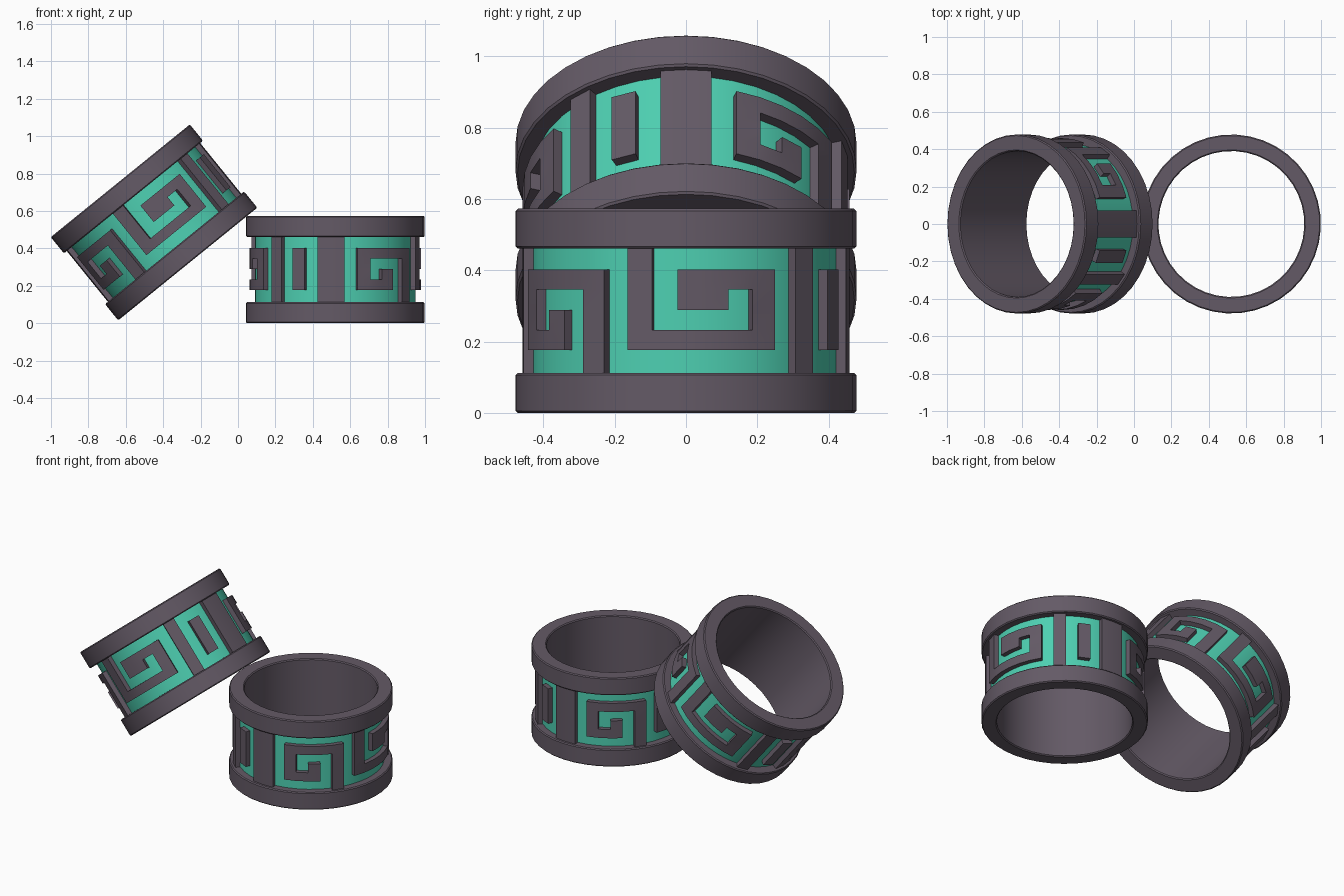
import bpy, bmesh, math
from mathutils import Matrix

if "Cube" in bpy.data.objects:
    bpy.data.objects.remove(bpy.data.objects["Cube"])

SEG = 40                                   # 9 degree columns
START = -75                                # angle of first column
H, R_OUT, R_IN, R_BAND, R_FRET = 0.573, 0.4785, 0.39, 0.43, 0.459
Z_LOW, Z_HIGH, B = 0.112, 0.461, 0.006
ROWS = [Z_LOW, 0.176, 0.232, 0.289, 0.346, 0.402, Z_HIGH]

# Raised key pattern over half the ring, top row first
PATTERN = ["......#......#...##.",
           "#####.#.####.#.#.##.",
           "#...#.#.##.#.#.#.##.",
           "#.#.#.#....#.#.#.##.",
           "###.#.######.#.#.##.",
           "....#........#...##."]


def material(name, color):
    m = bpy.data.materials.new(name)
    m.diffuse_color = (*color, 1)
    m.use_nodes = True
    m.node_tree.nodes["Principled BSDF"].inputs["Base Color"].default_value = m.diffuse_color
    return m


DARK = material("dark_plum_metal", (0.127, 0.102, 0.133))
GREEN = material("turquoise_enamel", (0.076, 0.63, 0.445))


def point(r, col, z):
    a = math.radians(START + 9 * col)
    return (r * math.cos(a), r * math.sin(a), z)


def finish(bm, name, matrix, mats):
    bmesh.ops.remove_doubles(bm, verts=bm.verts, dist=1e-5)
    bmesh.ops.recalc_face_normals(bm, faces=bm.faces)
    me = bpy.data.meshes.new(name)
    bm.to_mesh(me)
    bm.free()
    for m in mats:
        me.materials.append(m)
    ob = bpy.data.objects.new(name, me)
    bpy.context.collection.objects.link(ob)
    ob.matrix_world = matrix
    bpy.ops.object.select_all(action='DESELECT')
    ob.select_set(True)
    bpy.context.view_layer.objects.active = ob
    bpy.ops.object.shade_smooth_by_angle(angle=math.radians(30))


def ring_body(name, matrix):
    # Lathed profile: two bevelled rims around a recessed band
    lower = [(R_IN, B), (R_IN + B, 0), (R_OUT - B, 0), (R_OUT, B),
             (R_OUT, Z_LOW - B), (R_OUT - B, Z_LOW), (R_BAND, Z_LOW)]
    prof = lower + [(r, H - z) for r, z in reversed(lower)]
    bm = bmesh.new()
    loops = [[bm.verts.new(point(r, c, z)) for r, z in prof] for c in range(SEG)]
    n = len(prof)
    for c in range(SEG):
        a, b = loops[c], loops[(c + 1) % SEG]
        for i in range(n):
            j = (i + 1) % n
            f = bm.faces.new((a[i], b[i], b[j], a[j]))
            f.material_index = int(i == len(lower) - 1)   # recessed band
    finish(bm, name, matrix, [DARK, GREEN])


def ring_fret(name, matrix):
    # Raised pattern cells, with walls only where the neighbour is empty
    bm = bmesh.new()

    def filled(c, row):
        return 0 <= row < 6 and PATTERN[5 - row][c % 20] == "#"

    def quad(*pts):
        bm.faces.new([bm.verts.new(point(*p)) for p in pts])

    for c in range(SEG):
        for row in range(6):
            if not filled(c, row):
                continue
            z0, z1 = ROWS[row], ROWS[row + 1]
            for r in (R_FRET, R_BAND - 0.002):
                quad((r, c, z0), (r, c + 1, z0), (r, c + 1, z1), (r, c, z1))
            for step in (0, 1):
                if not filled(c + 2 * step - 1, row):
                    k = c + step
                    quad((R_BAND - 0.002, k, z0), (R_FRET, k, z0),
                         (R_FRET, k, z1), (R_BAND - 0.002, k, z1))
                if not filled(c, row + 2 * step - 1):
                    z = (z0, z1)[step]
                    quad((R_BAND - 0.002, c, z), (R_FRET, c, z),
                         (R_FRET, c + 1, z), (R_BAND - 0.002, c + 1, z))
    finish(bm, name, matrix, [DARK])


# One ring stands flat, the other leans on its rim
upright = Matrix.Translation((0.5205, 0, 0))
leaning = (Matrix.Translation((-0.449, 0, 0.5385))
           @ Matrix.Rotation(math.radians(-39), 4, 'Y')
           @ Matrix.Rotation(math.radians(-87), 4, 'Z')
           @ Matrix.Translation((0, 0, -H / 2)))
for label, mat in (("upright", upright), ("leaning", leaning)):
    ring_body(label + "_ring_body", mat)
    ring_fret(label + "_ring_key_pattern", mat)
